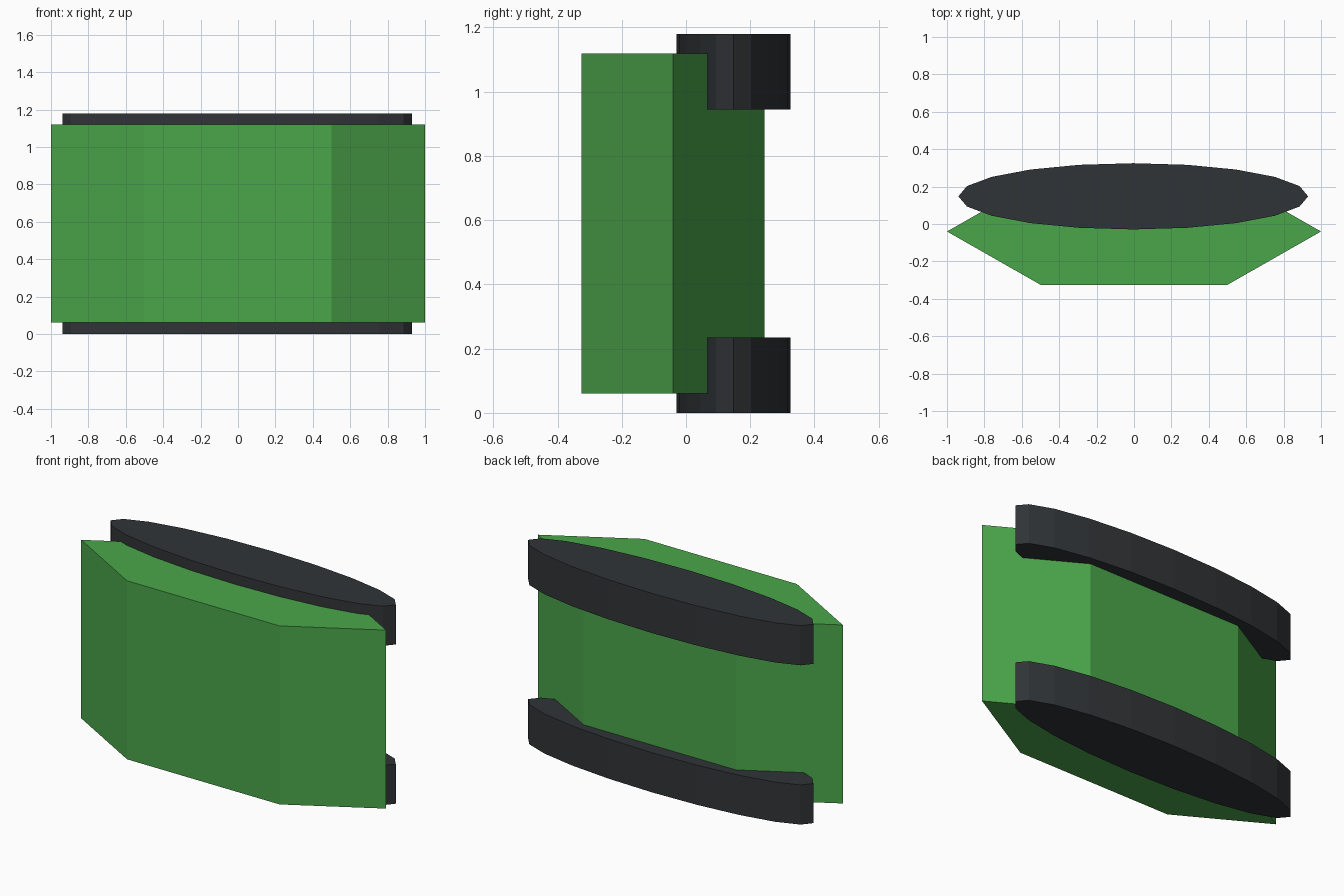
import bpy

if "Cube" in bpy.data.objects:
    bpy.data.objects.remove(bpy.data.objects["Cube"])


def material(name, color):
    mat = bpy.data.materials.new(name)
    mat.diffuse_color = color
    mat.use_nodes = True
    mat.node_tree.nodes["Principled BSDF"].inputs["Base Color"].default_value = mat.diffuse_color
    return mat


def prism(name, sides, size, center, mat):
    """Flat-faced prism with a corner on +x, scaled by half-extents."""
    bpy.ops.mesh.primitive_cylinder_add(vertices=sides, radius=1, depth=2)
    ob = bpy.context.object
    ob.name = name
    # make the corners start on the x axis, then stretch
    import_angle = 0.0 if sides % 4 == 0 else 1.5707963
    ob.rotation_euler.z = import_angle
    bpy.ops.object.transform_apply(rotation=True)
    ob.scale = size
    ob.location = center
    bpy.ops.object.transform_apply(location=True, scale=True)
    ob.data.materials.append(mat)
    return ob


green = material("green", (0.07, 0.38, 0.07, 1))
black = material("black", (0.03, 0.034, 0.038, 1))

# Hexagonal body
prism("body", 6, (1.0, 0.329, 0.529), (0, -0.04, 0.59), green)

# Oval bands at bottom and top, offset to the back
for name, z in (("lower_band", 0.1175), ("upper_band", 1.0615)):
    prism(name, 20, (0.935, 0.177, 0.1175), (-0.004, 0.148, z), black)
